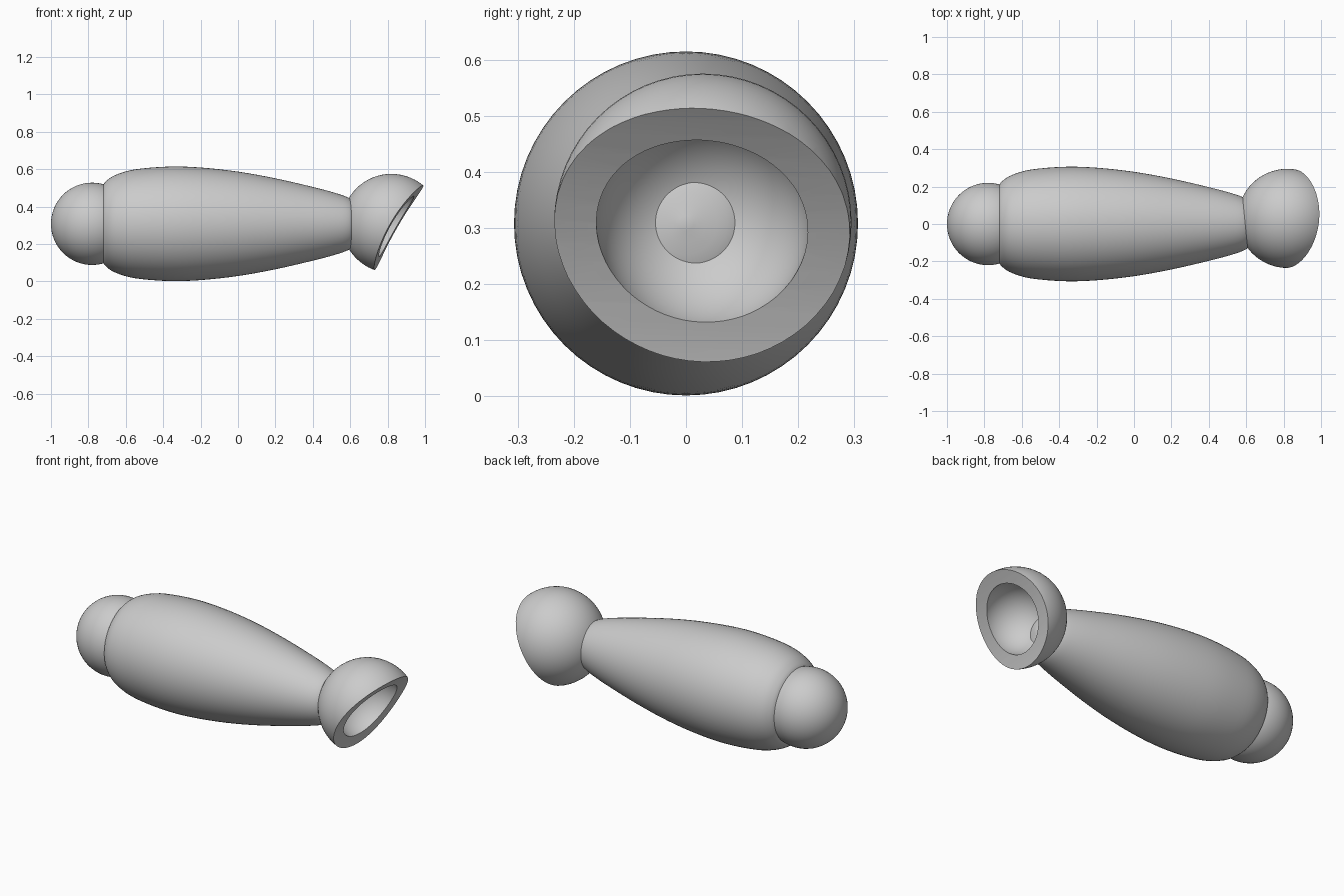
import bpy, bmesh, math
from mathutils import Vector, Matrix

cube = bpy.data.objects.get("Cube")
if cube:
    bpy.data.objects.remove(cube, do_unlink=True)

AXIS_Z = 0.308
CUP = Vector((0.82, 0.03, 0.31))

grey = bpy.data.materials.new("light_grey")
grey.use_nodes = True
grey.diffuse_color = (0.6, 0.6, 0.6, 1)
grey.node_tree.nodes["Principled BSDF"].inputs["Base Color"].default_value = (0.6, 0.6, 0.6, 1)


def add_object(name, bm):
    bmesh.ops.recalc_face_normals(bm, faces=bm.faces)
    mesh = bpy.data.meshes.new(name)
    bm.to_mesh(mesh)
    bm.free()
    mesh.materials.append(grey)
    obj = bpy.data.objects.new(name, mesh)
    bpy.context.collection.objects.link(obj)
    return obj


def smooth(obj):
    bpy.ops.object.select_all(action="DESELECT")
    obj.select_set(True)
    bpy.context.view_layer.objects.active = obj
    bpy.ops.object.shade_smooth_by_angle(angle=math.radians(35))


def ball(name, centre, radius):
    bm = bmesh.new()
    turn = Matrix.Translation(centre) @ Matrix.Rotation(math.pi / 2, 4, "Y")
    bmesh.ops.create_uvsphere(bm, u_segments=64, v_segments=32, radius=radius, matrix=turn)
    return add_object(name, bm)


def smooth_path(points, steps=4):
    """Catmull-Rom curve through the profile points."""
    pts = [Vector(p) for p in points]
    pts = [pts[0]] + pts + [pts[-1]]
    path = []
    for a, b, c, d in zip(pts, pts[1:], pts[2:], pts[3:]):
        for i in range(steps):
            t = i / steps
            path.append(0.5 * (2 * b + (c - a) * t + (2 * a - 5 * b + 4 * c - d) * t * t
                               + (3 * b - a - 3 * c + d) * t ** 3))
    return path + [pts[-1]]


# Tapered body, turned about the x axis
profile = [(-0.77, 0), (-0.755, 0.12), (-0.725, 0.20), (-0.70, 0.233), (-0.65, 0.263),
           (-0.55, 0.291), (-0.37, 0.306), (-0.2, 0.301), (0, 0.279), (0.2, 0.243),
           (0.4, 0.197), (0.52, 0.165), (0.59, 0.14), (0.62, 0.115), (0.645, 0.073),
           (0.66, 0)]
bm = bmesh.new()
verts = [bm.verts.new((p.x, 0, max(p.y, 0))) for p in smooth_path(profile)]
edges = [bm.edges.new(pair) for pair in zip(verts, verts[1:])]
bmesh.ops.spin(bm, geom=verts + edges, cent=(0, 0, 0), axis=(1, 0, 0),
               angle=math.tau, steps=64)
bmesh.ops.remove_doubles(bm, verts=bm.verts, dist=0.0005)
bmesh.ops.translate(bm, verts=bm.verts, vec=(0, 0, AXIS_Z))
smooth(add_object("body", bm))

# Rounded end ball
smooth(ball("end_ball", (-0.78, 0, AXIS_Z), 0.22))

# Hollow socket cup, opened by a broad cylinder
cup = ball("socket_cup", CUP, 0.265)
hollow = ball("hollow_cutter", CUP, 0.19)
normal = Vector((0.866, -0.08, -0.5)).normalized()
axis = (Vector((0, 1, 0)) - normal * normal.y).normalized()
RADIUS = 1.2
frame = Matrix((normal, axis.cross(normal), axis)).transposed().to_4x4()
bm = bmesh.new()
bmesh.ops.create_cone(bm, cap_ends=True, segments=192, radius1=RADIUS, radius2=RADIUS, depth=1,
                      matrix=Matrix.Translation(CUP + normal * (RADIUS + 0.017)) @ frame)
opening = add_object("opening_cutter", bm)

for cutter in (hollow, opening):
    cutter.hide_render = True
    mod = cup.modifiers.new(cutter.name, "BOOLEAN")
    mod.operation = "DIFFERENCE"
    mod.solver = "EXACT"
    mod.object = cutter
bpy.context.view_layer.update()
graph = bpy.context.evaluated_depsgraph_get()
cut_mesh = bpy.data.meshes.new_from_object(cup.evaluated_get(graph))
cup.modifiers.clear()
cup.data = cut_mesh
for cutter in (hollow, opening):
    bpy.data.objects.remove(cutter, do_unlink=True)
smooth(cup)
